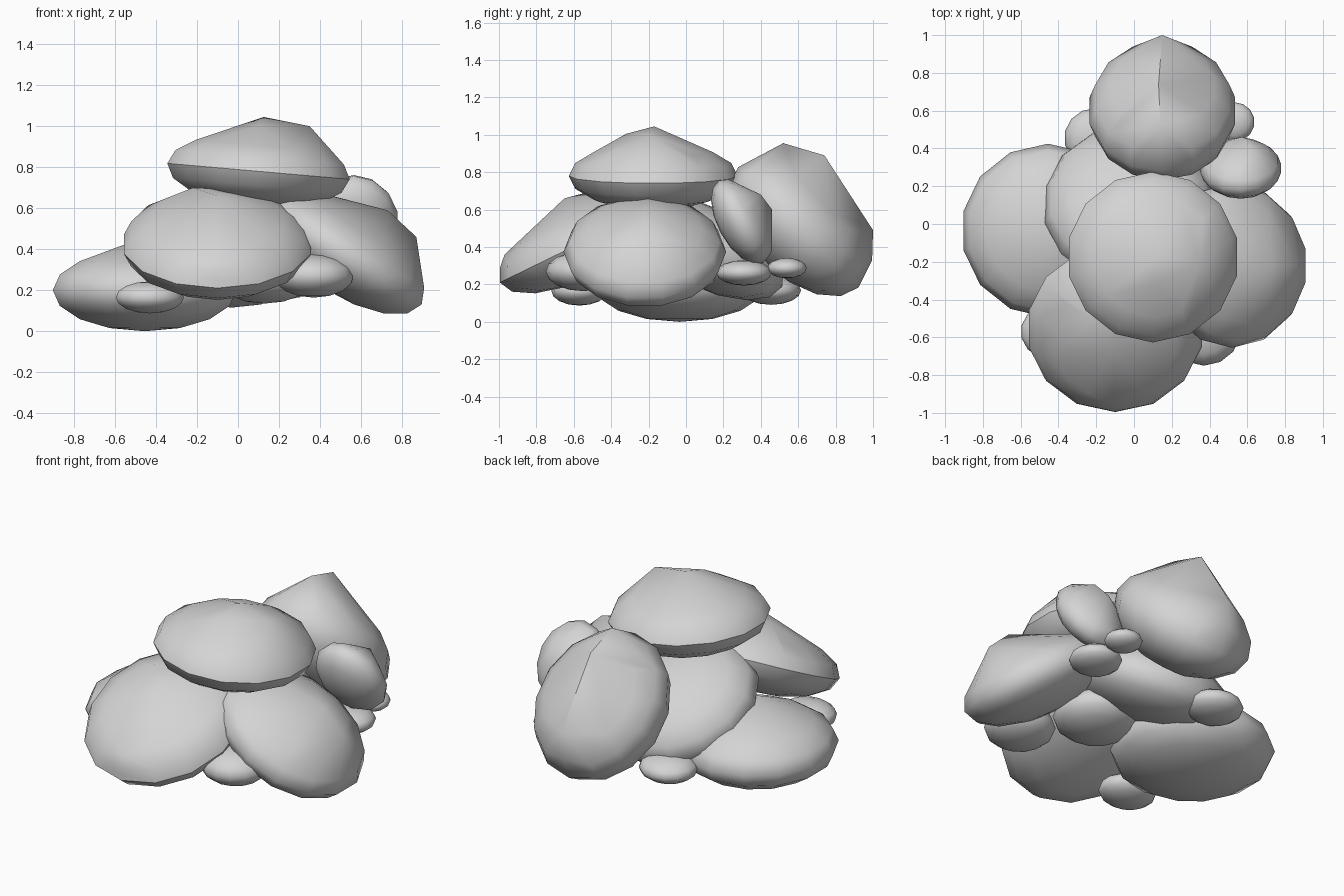
import bpy, bmesh, math
from mathutils import Matrix, Vector

if "Cube" in bpy.data.objects:
    bpy.data.objects.remove(bpy.data.objects["Cube"])

stone = bpy.data.materials.new("stone grey")
stone.diffuse_color = (0.66, 0.66, 0.66, 1)
stone.use_nodes = True
stone.node_tree.nodes["Principled BSDF"].inputs["Base Color"].default_value = stone.diffuse_color


def rock(name, centre, radii, tilt=(0, 0), peaks=()):
    """Faceted boulder: tilted ellipsoid, with optional crest points joined by a hull."""
    bm = bmesh.new()
    bmesh.ops.create_uvsphere(bm, u_segments=14, v_segments=8, radius=1)
    mat = (Matrix.Translation(centre)
           @ Matrix.Rotation(math.radians(tilt[0]), 4, 'X')
           @ Matrix.Rotation(math.radians(tilt[1]), 4, 'Y')
           @ Matrix.Diagonal((*radii, 1)))
    bmesh.ops.transform(bm, matrix=mat, verts=bm.verts)
    if peaks:
        pts = [v.co.copy() for v in bm.verts] + [Vector(p) for p in peaks]
        bm.clear()
        for p in pts:
            bm.verts.new(p)
        bmesh.ops.convex_hull(bm, input=bm.verts)
        loose = [v for v in bm.verts if not v.link_faces]
        bmesh.ops.delete(bm, geom=loose, context='VERTS')
    bmesh.ops.recalc_face_normals(bm, faces=bm.faces)
    me = bpy.data.meshes.new(name)
    bm.to_mesh(me)
    bm.free()
    me.materials.append(stone)
    ob = bpy.data.objects.new(name, me)
    bpy.context.collection.objects.link(ob)
    bpy.context.view_layer.objects.active = ob
    ob.select_set(True)
    bpy.ops.object.shade_smooth_by_angle(angle=math.radians(50))
    ob.select_set(False)


# large boulders
rock("top_boulder", (0.10, -0.175, 0.78), (0.458, 0.452, 0.18), (0, 5),
     [(0.125, -0.17, 1.045), (0.35, -0.2, 1.0), (0.1, -0.32, 1.005)])
rock("back_boulder", (0.15, 0.60, 0.505), (0.395, 0.455, 0.26), (-45, 0),
     [(0.14, 0.52, 0.955), (0.13, 0.74, 0.89), (0.15, 1.0, 0.49), (0.15, 0.995, 0.33)])
rock("right_boulder", (0.52, -0.22, 0.375), (0.46, 0.435, 0.195), (0, 33),
     [(0.73, -0.22, 0.59), (0.87, -0.22, 0.46), (0.40, -0.2, 0.675)])
rock("front_boulder", (-0.10, -0.555, 0.425), (0.468, 0.49, 0.19), (26, 0),
     [(-0.22, -0.5, 0.70), (-0.1, -0.65, 0.66), (-0.1, -0.97, 0.36), (-0.1, -0.995, 0.25)])
rock("left_boulder", (-0.455, -0.035, 0.2), (0.46, 0.46, 0.2), (0, 0),
     [(-0.40, -0.03, 0.48)])
rock("core_boulder", (-0.03, 0.10, 0.40), (0.455, 0.465, 0.215), (-27, 0))

# small filler stones
rock("shoulder_stone", (0.565, 0.295, 0.535), (0.218, 0.25, 0.125), (-62, 0),
     [(0.62, 0.40, 0.68), (0.57, 0.46, 0.60), (0.57, 0.46, 0.38)])
for i, (c, r) in enumerate([
    ((-0.43, -0.57, 0.165), (0.17, 0.15, 0.078)),
    ((0.37, -0.55, 0.27), (0.20, 0.20, 0.106)),
    ((0.54, 0.31, 0.262), (0.15, 0.148, 0.068)),
    ((0.53, 0.54, 0.287), (0.108, 0.105, 0.054)),
    ((-0.20, 0.455, 0.168), (0.17, 0.16, 0.077)),
    ((0.13, -0.17, 0.26), (0.245, 0.245, 0.125)),
]):
    rock(f"filler_stone_{i + 1}", c, r)
